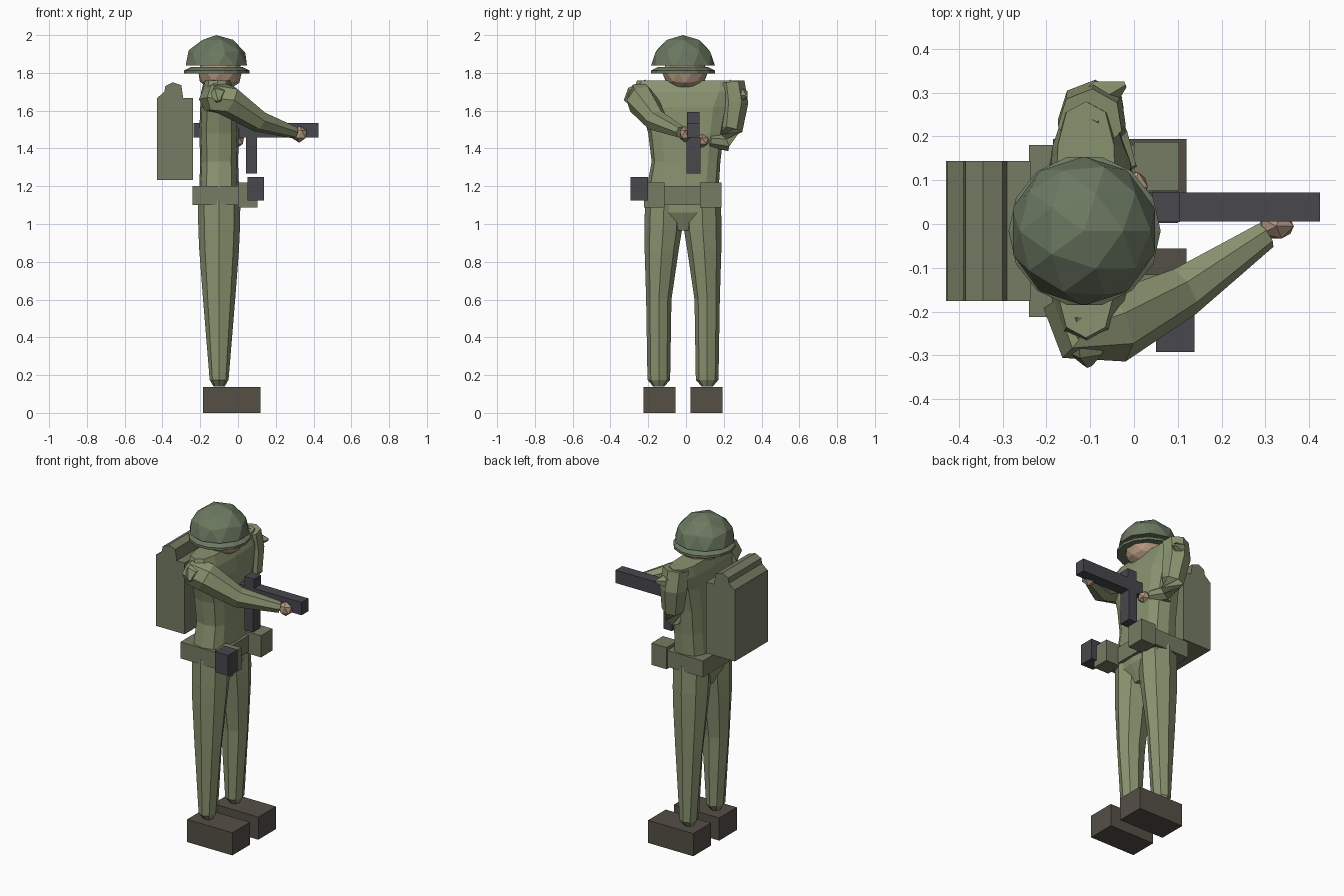
import bpy, bmesh, math
from mathutils import Vector

if "Cube" in bpy.data.objects:
    bpy.data.objects.remove(bpy.data.objects["Cube"])

CY = -0.016  # body mid-plane


def material(name, rgb):
    m = bpy.data.materials.new(name)
    m.diffuse_color = (*rgb, 1)
    m.use_nodes = True
    m.node_tree.nodes["Principled BSDF"].inputs["Base Color"].default_value = m.diffuse_color
    return m


CLOTH = material("cloth", (0.25, 0.29, 0.16))
CANVAS = material("canvas", (0.18, 0.20, 0.125))
SHELL = material("helmet_green", (0.15, 0.19, 0.12))
SKIN = material("skin", (0.45, 0.31, 0.22))
LEATHER = material("leather", (0.09, 0.08, 0.062))
METAL = material("gunmetal", (0.065, 0.063, 0.075))


def finish(name, bm, mat):
    bmesh.ops.recalc_face_normals(bm, faces=bm.faces)
    me = bpy.data.meshes.new(name)
    bm.to_mesh(me)
    bm.free()
    ob = bpy.data.objects.new(name, me)
    me.materials.append(mat)
    bpy.context.collection.objects.link(ob)
    return ob


def box(name, x, y, z, mat):
    bm = bmesh.new()
    bmesh.ops.create_cube(bm, size=1)
    for v in bm.verts:
        v.co = [r[0] + (c + 0.5) * (r[1] - r[0]) for c, r in zip(v.co, (x, y, z))]
    return finish(name, bm, mat)


def skin_rings(name, rings, mat):
    """Bridge equal-length rings of points and cap both ends."""
    bm = bmesh.new()
    rows = [[bm.verts.new(p) for p in r] for r in rings]
    n = len(rows[0])
    for a, b in zip(rows, rows[1:]):
        for i in range(n):
            j = (i + 1) % n
            bm.faces.new((a[i], a[j], b[j], b[i]))
    bm.faces.new(rows[0])
    bm.faces.new(rows[-1])
    return finish(name, bm, mat)


def body_loft(name, sections, mat, n=8, power=1.0):
    """Sections are (z, cx, cy, rx, ry); power < 1 squares the outline."""
    def f(t):
        return math.copysign(abs(t) ** power, t) if abs(t) > 1e-6 else 0
    rings = [[(cx + rx * f(math.cos(2 * math.pi * i / n)),
               cy + ry * f(math.sin(2 * math.pi * i / n)), z) for i in range(n)]
             for z, cx, cy, rx, ry in sections]
    return skin_rings(name, rings, mat)


def limb(name, path, mat, n=7):
    """Tapered tube along (x, y, z, radius) points."""
    pts = [Vector(p[:3]) for p in path]
    rings = []
    for i, p in enumerate(pts):
        d = (pts[min(i + 1, len(pts) - 1)] - pts[max(i - 1, 0)]).normalized()
        u = d.cross(Vector((0.3, 1, 0.2)) if abs(d.z) > 0.8 else Vector((0, 0, 1))).normalized()
        w = d.cross(u)
        r = path[i][3]
        rings.append([p + r * (u * math.cos(2 * math.pi * k / n) + w * math.sin(2 * math.pi * k / n))
                      for k in range(n)])
    return skin_rings(name, rings, mat)


def ball(name, centre, radii, mat, sub=1):
    bm = bmesh.new()
    bmesh.ops.create_icosphere(bm, subdivisions=sub, radius=1)
    for v in bm.verts:
        v.co = [c + r * a for c, r, a in zip(centre, radii, v.co)]
    return bm if mat is None else finish(name, bm, mat)


# Helmet dome, cut flat at the bottom, with a thin separate brim
bm = ball("", (-0.115, CY, 1.83), (0.172, 0.172, 0.17), None, 2)
cut = bmesh.ops.bisect_plane(bm, geom=bm.verts[:] + bm.edges[:] + bm.faces[:],
                             plane_co=(0, 0, 1.838), plane_no=(0, 0, 1), clear_inner=True)
bmesh.ops.contextual_create(bm, geom=[e for e in cut["geom_cut"] if isinstance(e, bmesh.types.BMEdge)])
finish("helmet_dome", bm, SHELL)
body_loft("helmet_brim", [(1.797, -0.113, CY, 0.174, 0.174), (1.812, -0.113, CY, 0.174, 0.174),
                          (1.832, -0.113, CY, 0.135, 0.135)], SHELL, n=14)

# Head
ball("head", (-0.095, -0.005, 1.80), (0.12, 0.12, 0.10), SKIN, 2)

# Torso with broad shoulders, continuing down to the pelvis
body_loft("torso", [
    (0.965, -0.10, CY, 0.06, 0.10),
    (1.06, -0.10, CY, 0.105, 0.195),
    (1.20, -0.10, CY, 0.105, 0.19),
    (1.33, -0.10, 0.00, 0.10, 0.182),
    (1.48, -0.10, 0.00, 0.105, 0.20),
    (1.62, -0.10, -0.005, 0.10, 0.235),
    (1.70, -0.105, 0.00, 0.09, 0.275),
    (1.76, -0.11, 0.01, 0.07, 0.27)], CLOTH, n=12, power=0.65)

# Legs and boots, mirrored about the body mid-plane
for side, label in ((1, "left"), (-1, "right")):
    body_loft(label + "_leg", [(z, x, CY + side * o, rx, ry) for z, x, o, rx, ry in (
        (0.14, -0.10, 0.128, 0.03, 0.03),
        (0.175, -0.10, 0.128, 0.05, 0.06),
        (0.60, -0.10, 0.128, 0.085, 0.067),
        (0.86, -0.10, 0.113, 0.105, 0.09),
        (0.97, -0.10, 0.105, 0.11, 0.10),
        (1.13, -0.10, 0.10, 0.113, 0.10))], CLOTH)
    c = CY + side * 0.125
    box(label + "_boot", (-0.185, 0.12), (c - 0.085, c + 0.085), (0, 0.138), LEATHER)

# Arms and hands
limb("right_arm", [(-0.13, -0.17, 1.66, 0.08), (-0.11, -0.24, 1.67, 0.085), (-0.05, -0.235, 1.655, 0.085),
                   (0.11, -0.155, 1.545, 0.06), (0.30, -0.025, 1.485, 0.033)], CLOTH)
limb("left_arm", [(-0.10, 0.235, 1.75, 0.075), (-0.095, 0.25, 1.64, 0.08), (-0.08, 0.235, 1.50, 0.065),
                  (-0.06, 0.20, 1.43, 0.05), (-0.02, 0.12, 1.44, 0.032)], CLOTH)
# Pointed shoulder folds
limb("right_shoulder_fold", [(-0.11, -0.20, 1.70, 0.07), (-0.11, -0.29, 1.68, 0.045),
                             (-0.105, -0.322, 1.65, 0.01)], CLOTH, 5)
limb("left_shoulder_fold", [(-0.11, 0.23, 1.70, 0.07), (-0.07, 0.30, 1.68, 0.04),
                            (-0.02, 0.32, 1.68, 0.008)], CLOTH, 5)
ball("right_hand", (0.325, -0.005, 1.475), (0.045, 0.033, 0.045), SKIN)
ball("left_hand", (0.0, 0.085, 1.44), (0.035, 0.04, 0.035), SKIN)

# Belt, pouches and side case
box("belt", (-0.24, 0.02), (-0.212, 0.18), (1.10, 1.20), CANVAS)
box("right_pouch", (0.0, 0.103), (-0.222, -0.115), (1.088, 1.22), CANVAS)
box("left_pouch", (0.0, 0.103), (0.075, 0.187), (1.088, 1.22), CANVAS)
box("side_case", (0.05, 0.138), (-0.293, -0.20), (1.125, 1.25), METAL)

# Rifle
box("rifle_body", (-0.235, 0.425), (0.006, 0.072), (1.457, 1.535), METAL)
box("rifle_magazine", (0.042, 0.10), (0.002, 0.076), (1.267, 1.46), METAL)
box("rifle_sight", (0.042, 0.105), (0.004, 0.072), (1.53, 1.592), METAL)

# Backpack with a bedroll-shaped top running across it
PY = (-0.176, 0.144)
box("backpack", (-0.43, -0.237), PY, (1.234, 1.668), CANVAS)
ROLL = [(-0.43, 1.665), (-0.39, 1.70), (-0.385, 1.73), (-0.345, 1.75), (-0.30, 1.735), (-0.29, 1.665)]
skin_rings("backpack_roll", [[(x, y, z) for x, z in ROLL] for y in PY], CANVAS)
